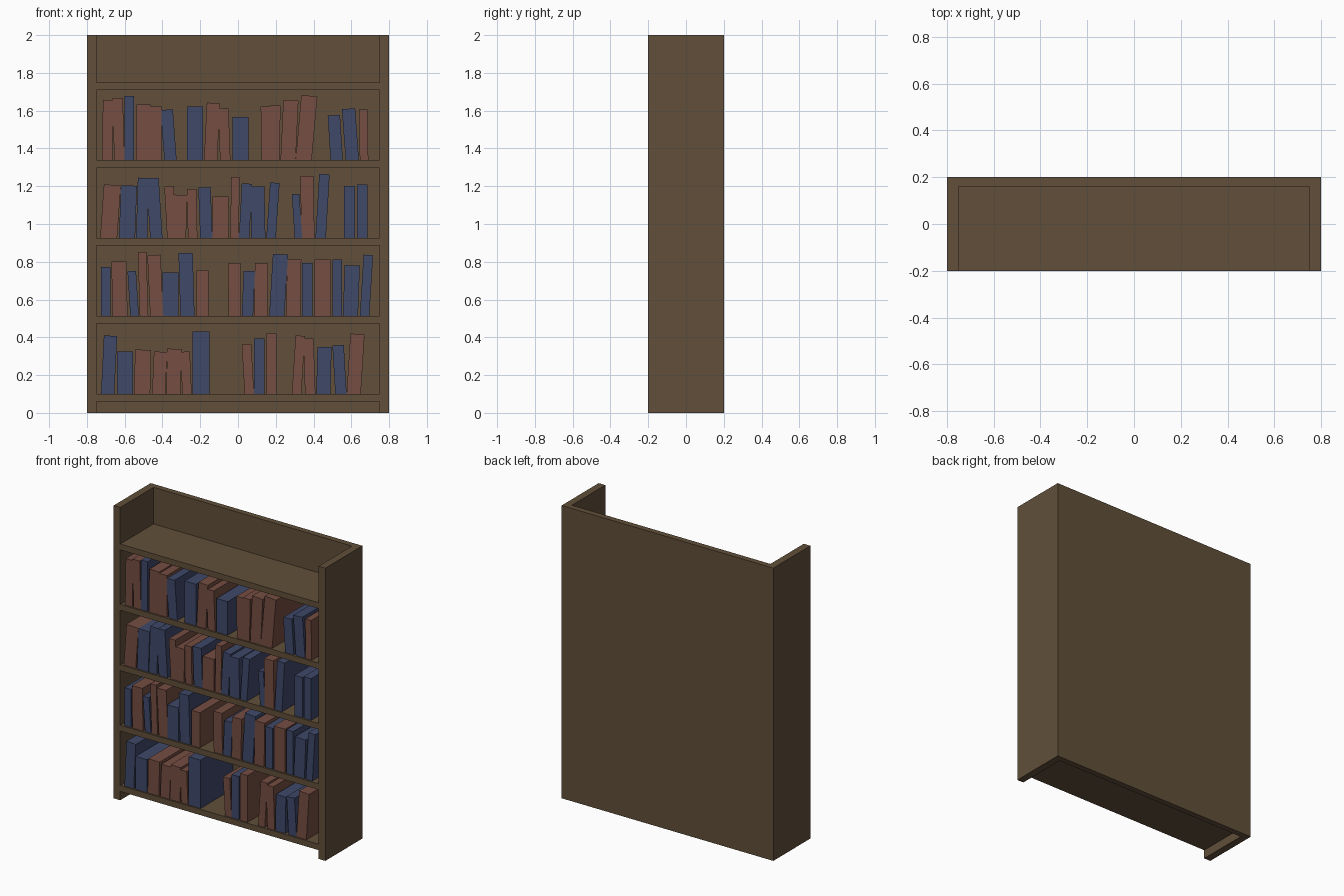
import bpy, bmesh
from mathutils import Vector

if "Cube" in bpy.data.objects:
    bpy.data.objects.remove(bpy.data.objects["Cube"])


def material(name, rgb):
    lin = [((c / 255 + 0.055) / 1.055) ** 2.4 for c in rgb]
    m = bpy.data.materials.new(name)
    m.diffuse_color = (*lin, 1)
    m.use_nodes = True
    m.node_tree.nodes["Principled BSDF"].inputs["Base Color"].default_value = m.diffuse_color
    return m


WOOD = material("dark wood", (97, 79, 58))
COVERS = {"R": material("red cover", (117, 77, 66)),
          "B": material("blue cover", (62, 72, 105))}


def prism(name, points, direction, mat):
    """Extrude a flat profile along a direction."""
    bm = bmesh.new()
    face = bm.faces.new([bm.verts.new(p) for p in points])
    new = bmesh.ops.extrude_face_region(bm, geom=[face])["geom"]
    bmesh.ops.translate(bm, vec=Vector(direction),
                        verts=[v for v in new if isinstance(v, bmesh.types.BMVert)])
    bmesh.ops.recalc_face_normals(bm, faces=bm.faces)
    me = bpy.data.meshes.new(name)
    bm.to_mesh(me)
    bm.free()
    me.materials.append(mat)
    ob = bpy.data.objects.new(name, me)
    bpy.context.collection.objects.link(ob)
    return ob


# Side panels and back board as one U-shaped profile
u = [(-.8, -.2), (-.75, -.2), (-.75, .16), (.75, .16),
     (.75, -.2), (.8, -.2), (.8, .2), (-.8, .2)]
prism("case", [(x, y, 0) for x, y in u], (0, 0, 2), WOOD)

# Shelf boards
SHELF_TOPS = [0.1 + 0.4125 * i for i in range(5)]
for i, z in enumerate(SHELF_TOPS):
    prism(f"shelf_{i + 1}",
          [(-.75, -.2, z), (.75, -.2, z), (.75, .16, z), (-.75, .16, z)],
          (0, 0, -.04), WOOD)


# Books: left foot, width, height and sideways lean, in hundredths
def fill_shelf(level, colours, books):
    z = SHELF_TOPS[level]
    for i, (c, book) in enumerate(zip(colours, books)):
        x, w, h, lean = (n / 100 for n in book)
        drop = w * lean / h
        profile = [(x, 0), (x + w, 0),
                   (x + lean + w, h - max(drop, 0)), (x + lean, h + min(drop, 0))]
        prism(f"book_{level + 1}_{i + 1}", [(a, -.19, z + b) for a, b in profile],
              (0, .35, 0), COVERS[c])


fill_shelf(0, "BBRRRRBRBRRRBBR", [
    (-72.5, 7, 31, 1.5), (-64, 8.5, 22.5, 0), (-55, 8.5, 23.5, .5),
    (-45.5, 7, 22.5, 1), (-38, 7.5, 24, .5), (-29.5, 5, 22.5, -1),
    (-24, 9, 33, 0), (3.5, 5, 26.5, -1.5), (8.5, 5.5, 29.5, 0),
    (15, 5.5, 32, 0), (28.5, 5, 31, 2), (35.5, 5.5, 29.5, -1),
    (41.5, 7.5, 25, .5), (51.5, 6, 26, -1.5), (57.5, 7.5, 32, 2)])

fill_shelf(1, "BRBRRBBRRBRBRBRBBB", [
    (-72.5, 5, 26, 0), (-66.5, 8, 29, -.5), (-57, 4.5, 24, -1.5),
    (-52, 4.5, 34, -1), (-46.5, 7, 32.5, -1.5), (-40, 8.5, 23, 0),
    (-30.5, 7.5, 33.5, -1), (-22, 6.5, 24, 0), (-5, 6.5, 28, -.3),
    (2, 6, 24, 1), (8.5, 7, 28, .5), (16.5, 8, 33, 2),
    (25.5, 7.5, 30, .5), (34, 5.5, 28, 0), (40.5, 8.5, 30, 0),
    (50, 5, 30, 0), (55.5, 8, 27, 1), (64.5, 5, 32.5, 2)])

fill_shelf(2, "RBBBRRRBRRBBBBRBBB", [
    (-73, 9, 28.5, 2), (-63, 8.5, 28, 1), (-54, 6, 32, 1),
    (-46.5, 6.5, 32, -2), (-37.5, 5, 27.5, -1.5), (-34, 6.5, 23, .5),
    (-26.5, 5, 26, -.5), (-20, 6.5, 27, -1), (-13.5, 8.5, 22, 0),
    (-4, 4.5, 32.5, .3), (.5, 5.5, 29, 1.5), (7, 7.5, 27.5, -.5),
    (15, 5, 29.5, 2), (30, 4, 23.5, -1.5), (33.5, 7, 33, -.5),
    (41, 5.5, 34, 2), (56, 6, 27.5, 0), (63, 5.5, 28.5, 0)])

fill_shelf(3, "RRBRRBBRRBRRRRBBR", [
    (-72, 5.5, 32, .5), (-65.5, 5.5, 33, -1), (-60, 5, 34, 0),
    (-54, 7.5, 29.5, .3), (-46.5, 6, 28.5, 0), (-39, 6.5, 27, -2),
    (-27, 8.5, 28.5, 0), (-18, 7, 30.5, 1.5), (-9.5, 5.5, 27.5, -1),
    (-3, 8.5, 23, 0), (12.5, 5, 28.5, -.5), (16.5, 5.5, 29, .5),
    (22.5, 8, 32, 1.5), (30.5, 8.5, 34.5, 3), (49, 6.5, 24, -1.5),
    (57, 7, 27.5, -2), (64.5, 4.5, 27, -.5)])
